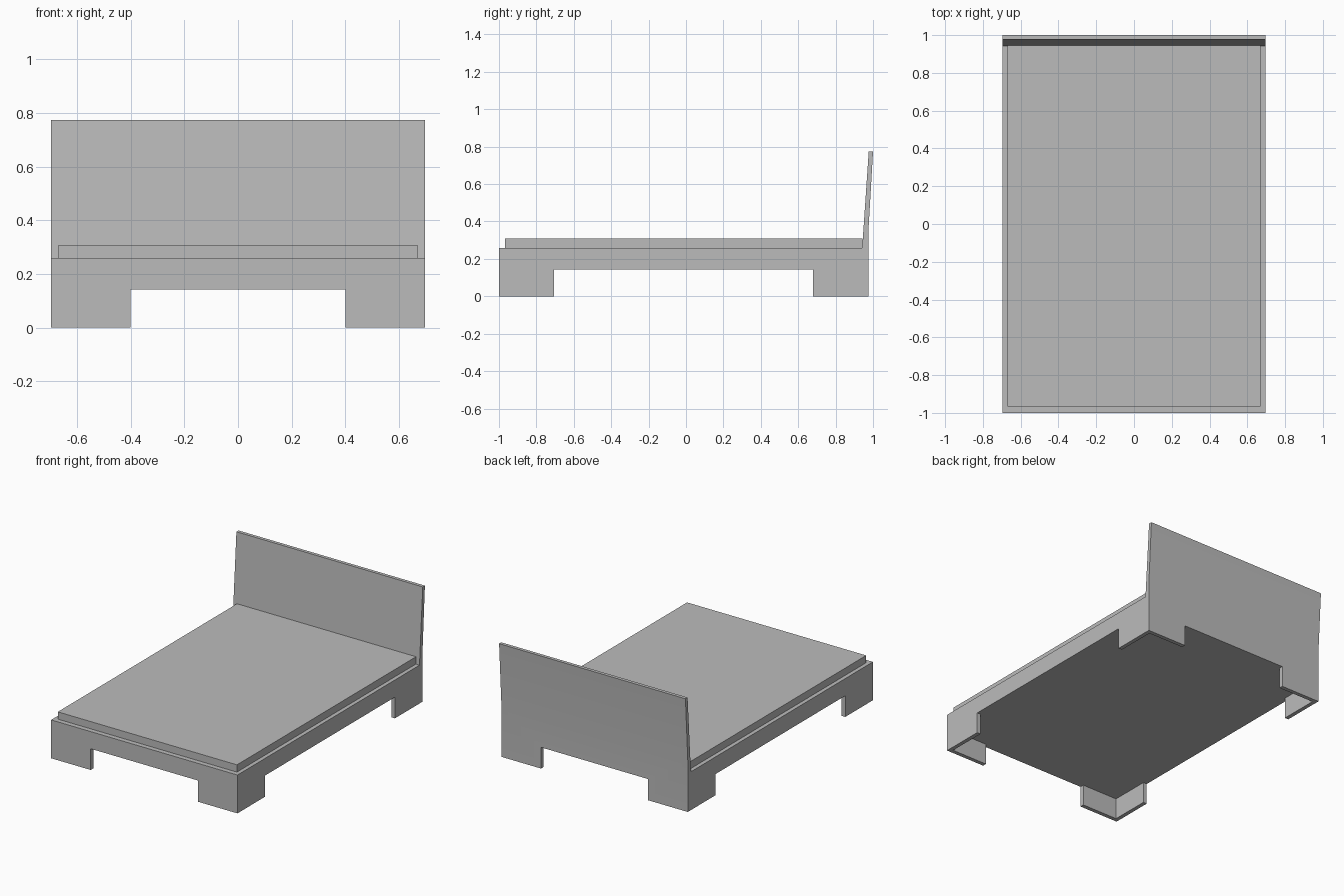
import bpy, bmesh, math
from mathutils import Vector

if "Cube" in bpy.data.objects:
    bpy.data.objects.remove(bpy.data.objects["Cube"])

grey = bpy.data.materials.new("warm_neutral_grey")
grey.diffuse_color = (0.5, 0.5, 0.5, 1)
grey.use_nodes = True
grey.node_tree.nodes["Principled BSDF"].inputs["Base Color"].default_value = grey.diffuse_color

HALF_X = 0.696               # frame half width
MID_Y, HALF_Y = -0.0125, 0.9875   # frame centre and half length
DECK, MATTRESS_TOP, RAIL = 0.259, 0.308, 0.143
GAP_X, GAP_Y = 0.40, 0.6925  # half spans between the legs
WALL = 0.027                 # thickness of the corner legs


def prism(name, outline, direction):
    """Extrude a closed 3D outline into a solid."""
    bm = bmesh.new()
    face = bm.faces.new([bm.verts.new(p) for p in outline])
    out = bmesh.ops.extrude_face_region(bm, geom=[face])
    moved = [g for g in out["geom"] if isinstance(g, bmesh.types.BMVert)]
    bmesh.ops.translate(bm, verts=moved, vec=Vector(direction))
    bmesh.ops.recalc_face_normals(bm, faces=bm.faces)
    mesh = bpy.data.meshes.new(name)
    bm.to_mesh(mesh)
    bm.free()
    mesh.materials.append(grey)
    obj = bpy.data.objects.new(name, mesh)
    bpy.context.collection.objects.link(obj)
    return obj


# Frame with leaning headboard, drawn from the side
side = [(-1, 0), (0.975, 0), (0.975, 0.345), (1.0, 0.774), (0.977, 0.774),
        (0.942, DECK), (-1, DECK)]
frame = prism("bed_frame", [(-HALF_X, y, z) for y, z in side], (2 * HALF_X, 0, 0))

# Underside cutter: leaves thin L-shaped legs at the four corners
corner = [(HALF_X + 0.2, GAP_Y), (HALF_X - WALL, GAP_Y),
          (HALF_X - WALL, HALF_Y - WALL), (GAP_X, HALF_Y - WALL),
          (GAP_X, HALF_Y + 0.2)]
plan = []
for sx, sy in ((1, 1), (-1, 1), (-1, -1), (1, -1)):
    quarter = [(sx * x, MID_Y + sy * y, -0.1) for x, y in corner]
    plan += quarter if sx * sy > 0 else quarter[::-1]
cutter = prism("underside_cutter", plan, (0, 0, RAIL + 0.1))
cutter.hide_render = True

cut = frame.modifiers.new("leg_openings", "BOOLEAN")
cut.operation = "DIFFERENCE"
cut.solver = "EXACT"
cut.object = cutter
bpy.context.view_layer.objects.active = frame
frame.select_set(True)
bpy.ops.object.modifier_apply(modifier=cut.name)
bpy.data.objects.remove(cutter)

# Soft bend on the back of the headboard, all other edges sharp
bpy.ops.object.shade_smooth_by_angle(angle=math.radians(30))

# Mattress slab
mx, y0, y1 = 0.669, -0.967, 0.944
prism("mattress", [(-mx, y0, DECK), (mx, y0, DECK), (mx, y1, DECK), (-mx, y1, DECK)],
      (0, 0, MATTRESS_TOP - DECK))
